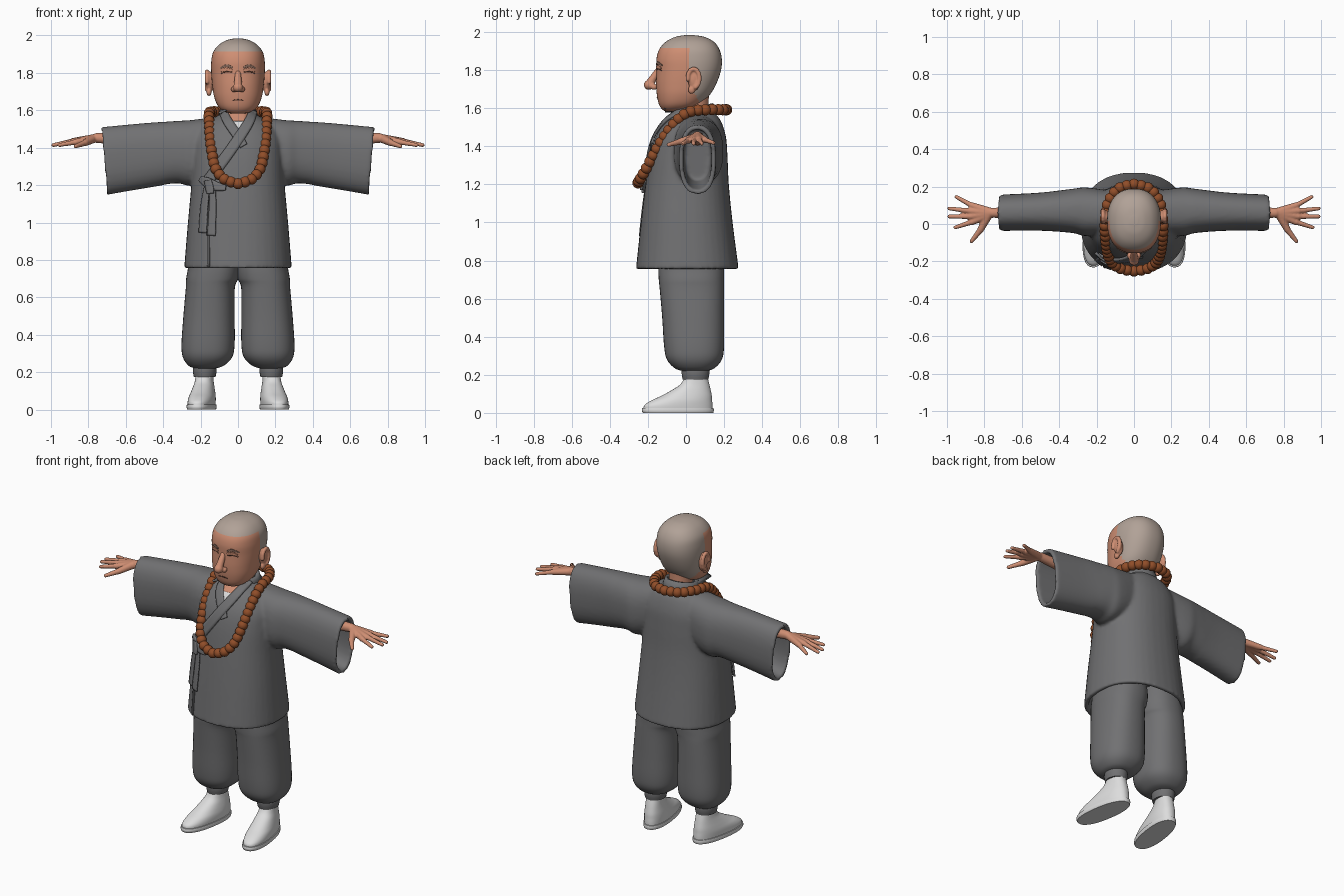
import bpy, bmesh, math
from mathutils import Vector, Matrix
from mathutils.bvhtree import BVHTree

if "Cube" in bpy.data.objects:
    bpy.data.objects.remove(bpy.data.objects["Cube"])


def material(name, rgb):
    m = bpy.data.materials.new(name)
    m.diffuse_color = (*rgb, 1)
    m.use_nodes = True
    m.node_tree.nodes["Principled BSDF"].inputs["Base Color"].default_value = m.diffuse_color
    return m


CLOTH = material("grey cloth", (0.165, 0.165, 0.17))
SKIN = material("skin", (0.62, 0.27, 0.17))
SCALP = material("shaved scalp", (0.44, 0.36, 0.31))
WOOD = material("wooden bead", (0.28, 0.075, 0.022))
WHITE = material("white shoe", (0.72, 0.72, 0.72))
LINE = material("dark line", (0.10, 0.045, 0.03))
BROW = material("grey brow", (0.26, 0.15, 0.11))


def catmull(rows, steps):
    """Smoothly interpolate rows of numbers."""
    out = []
    for i in range(len(rows) - 1):
        a, b, c, d = (rows[max(0, min(len(rows) - 1, i + k))] for k in (-1, 0, 1, 2))
        for s in range(steps):
            t = s / steps
            out.append(tuple(
                0.5 * (2 * q + (r - p) * t + (2 * p - 5 * q + 4 * r - u) * t * t
                       + (3 * q - p - 3 * r + u) * t ** 3)
                for p, q, r, u in zip(a, b, c, d)))
    return out + [rows[-1]]


def superellipse(power, n):
    for i in range(n):
        a = 2 * math.pi * i / n
        c, s = math.cos(a), math.sin(a)
        yield (math.copysign(abs(c) ** (2 / power), c), math.copysign(abs(s) ** (2 / power), s))


def z_ring(power=2.2, n=40):
    """Ring at height z from (z, centre x, half width, front y, back y)."""
    def ring(r):
        z, cx, hx, y0, y1 = r
        return [Vector((cx + hx * u, (y0 + y1) / 2 + (y1 - y0) / 2 * v, z))
                for u, v in superellipse(power, n)]
    return ring


def sleeve_ring(r):
    """Ring across x from (x, centre y, half depth, bottom z, top z), cuff sheared."""
    x, cy, hy, z0, z1 = r
    return [Vector((x + 0.015 * v * (x > 0.4), cy + hy * u, (z0 + z1) / 2 + (z1 - z0) / 2 * v))
            for u, v in superellipse(2.4, 36)]


def loft(bm, rows, ring, steps=5, extra=()):
    loops = [[bm.verts.new(p) for p in ring(r)] for r in catmull(rows, steps) + list(extra)]
    for a, b in zip(loops, loops[1:]):
        for i in range(len(a)):
            j = (i + 1) % len(a)
            bm.faces.new((a[i], a[j], b[j], b[i]))
    bm.faces.new(loops[0])
    bm.faces.new(loops[-1])


def capsule(bm, p0, p1, r0, r1):
    p0, p1 = Vector(p0), Vector(p1)
    q = (p1 - p0).to_track_quat('Z', 'Y')
    for v in bmesh.ops.create_uvsphere(bm, u_segments=16, v_segments=11, radius=1)["verts"]:
        v.co = (p1 + q @ (v.co * r1)) if v.co.z > 0 else (p0 + q @ (v.co * r0))


def ellipsoid(bm, centre, size, rot=0, axis='X', seg=20):
    m = Matrix.Translation(centre) @ Matrix.Rotation(rot, 4, axis) @ Matrix.Diagonal((*size, 1))
    bmesh.ops.create_uvsphere(bm, u_segments=seg, v_segments=seg * 3 // 5, radius=1, matrix=m)


def finish(bm, name, mats, mirror=False, voxel=0, smooth=0, solid=0):
    bmesh.ops.recalc_face_normals(bm, faces=bm.faces[:])
    me = bpy.data.meshes.new(name)
    bm.to_mesh(me)
    bm.free()
    ob = bpy.data.objects.new(name, me)
    bpy.context.collection.objects.link(ob)
    for m in mats:
        me.materials.append(m)
    bpy.ops.object.select_all(action='DESELECT')
    ob.select_set(True)
    bpy.context.view_layer.objects.active = ob
    bpy.ops.object.shade_smooth_by_angle(angle=math.radians(45))
    if solid:
        s = ob.modifiers.new("thickness", 'SOLIDIFY')
        s.thickness, s.offset = solid, 0
    if voxel:
        r = ob.modifiers.new("fuse", 'REMESH')
        r.mode, r.voxel_size, r.use_smooth_shade = 'VOXEL', voxel, True
    if smooth:
        s = ob.modifiers.new("soften", 'SMOOTH')
        s.factor, s.iterations = 0.5, smooth
    if mirror:
        ob.modifiers.new("mirror", 'MIRROR')
    return ob


def surface(ob):
    dg = bpy.context.evaluated_depsgraph_get()
    return BVHTree.FromObject(ob, dg)


def strip(name, tree, path, mat, off=0.006, thick=0.006, mirror=False):
    """Band laid on a surface along (x, z, half width) points."""
    bm, rows, last = bmesh.new(), [], -0.1
    pts = catmull(path, 8)
    for i, (x, z, w) in enumerate(pts):
        a, b = pts[max(0, i - 1)], pts[min(len(pts) - 1, i + 1)]
        d = Vector((b[0] - a[0], b[1] - a[1])).normalized()
        row = []
        for k in (-1, -0.5, 0, 0.5, 1):
            px, pz = x - d.y * w * k, z + d.x * w * k
            hit = tree.ray_cast(Vector((px, -1, pz)), Vector((0, 1, 0)))[0]
            last = hit.y if hit and hit.y < 0.12 else last
            row.append(bm.verts.new((px, last - off, pz)))
        rows.append(row)
    for r, s in zip(rows, rows[1:]):
        for i in range(4):
            bm.faces.new((r[i], r[i + 1], s[i + 1], s[i]))
    return finish(bm, name, [mat], mirror=mirror, solid=thick)


# Jacket: hollow body and wide hollow sleeves fused into one cloth
bm = bmesh.new()
loft(bm, [(1.60, 0, .075, -.045, .135), (1.57, 0, .11, -.07, .155), (1.53, 0, .18, -.11, .185),
          (1.45, 0, .232, -.16, .21), (1.35, 0, .243, -.19, .218), (1.2, 0, .25, -.213, .225),
          (1.0, 0, .268, -.237, .245), (.755, 0, .288, -.263, .277)], z_ring(2.3), 5,
     [(.755, 0, .262, -.237, .251), (.9, 0, .25, -.21, .225)])
for s in (1, -1):
    start = len(bm.verts)
    loft(bm, [(.08, .06, .11, 1.27, 1.57), (.25, .065, .13, 1.20, 1.548), (.33, .07, .118, 1.21, 1.543),
              (.5, .066, .102, 1.185, 1.53), (.715, .06, .097, 1.148, 1.51)], sleeve_ring, 5,
         [(.715, .06, .074, 1.172, 1.487), (.5, .06, .07, 1.22, 1.49)])
    bm.verts.ensure_lookup_table()
    for v in bm.verts[start:]:
        v.co.x *= s
jacket = finish(bm, "jacket", [CLOTH], voxel=0.01, smooth=6)
cloth = surface(jacket)

# Trousers, gathered above the ankles
bm = bmesh.new()
loft(bm, [(.85, .13, .13, -.14, .19), (.76, .13, .137, -.145, .2), (.70, .138, .139, -.143, .2),
          (.65, .148, .131, -.138, .2), (.5, .155, .137, -.125, .2), (.35, .16, .142, -.115, .2),
          (.28, .163, .132, -.10, .188), (.235, .17, .095, -.06, .15), (.22, .175, .055, -.02, .11)],
     z_ring(2.4))
finish(bm, "trousers", [CLOTH], mirror=True)
bm = bmesh.new()
loft(bm, [(.25, .178, .055, -.015, .115), (.225, .178, .063, -.022, .122), (.20, .178, .063, -.022, .122),
          (.175, .178, .058, -.017, .117)], z_ring(2))
finish(bm, "ankle_cuff", [CLOTH], mirror=True)

# Shoes with soles, toes turned out
turn = Matrix.Rotation(math.radians(9), 3, 'Z')
for name, rows in (
        ("shoe", [(.012, .18, .066, -.225, .14), (.04, .18, .068, -.222, .14), (.065, .18, .067, -.185, .138),
                  (.09, .18, .062, -.13, .136), (.12, .18, .055, -.075, .13), (.15, .18, .049, -.03, .123),
                  (.19, .18, .045, -.005, .112)]),
        ("sole", [(0, .18, .07, -.23, .144), (.012, .18, .073, -.235, .147), (.026, .18, .072, -.233, .146)])):
    bm = bmesh.new()
    loft(bm, rows, z_ring(2.3))
    bmesh.ops.rotate(bm, cent=(.18, .05, 0), matrix=turn, verts=bm.verts[:])
    finish(bm, name, [WHITE], mirror=True)

# Head, scalp coloured by hairline
bm = bmesh.new()
loft(bm, [(1.582, 0, .03, -.10, -.03), (1.592, 0, .07, -.123, .01), (1.62, 0, .105, -.142, .075),
          (1.67, 0, .127, -.153, .125), (1.73, 0, .137, -.157, .16), (1.80, 0, .143, -.155, .184),
          (1.86, 0, .143, -.155, .188), (1.91, 0, .133, -.14, .175), (1.95, 0, .103, -.105, .145),
          (1.975, 0, .06, -.055, .095), (1.984, 0, .02, -.005, .04)], z_ring(2.3, 64), 8)
for f in bm.faces:
    c = f.calc_center_median()
    f.material_index = int(c.z > 1.915 or (c.z > 1.63 and c.y > .01 + max(0, 1.75 - c.z) * .5))
head = finish(bm, "head", [SKIN, SCALP])
face = surface(head)

bm = bmesh.new()
loft(bm, [(1.52, 0, .075, -.03, .13), (1.6, 0, .07, -.025, .12), (1.68, 0, .075, -.02, .12)], z_ring(2))
finish(bm, "neck", [SKIN])

# Ears: shell, rim and lobe
bm = bmesh.new()
ellipsoid(bm, (.15, .04, 1.75), (.022, .032, .058), .15)
for i in range(9):
    a = math.radians(-70 + i * 32)
    b = math.radians(-70 + (i + 1) * 32)
    if i < 8:
        capsule(bm, (.166, .04 + .031 * math.cos(a), 1.757 + .05 * math.sin(a)),
                (.166, .04 + .031 * math.cos(b), 1.757 + .05 * math.sin(b)), .012, .012)
ellipsoid(bm, (.155, .03, 1.697), (.014, .02, .022))
finish(bm, "ear", [SKIN], mirror=True, voxel=.005, smooth=4)

# Nose: bridge, tip and nostrils
bm = bmesh.new()
capsule(bm, (0, -.145, 1.80), (0, -.19, 1.73), .016, .024)
ellipsoid(bm, (0, -.195, 1.722), (.027, .027, .026))
for s in (1, -1):
    ellipsoid(bm, (.022 * s, -.168, 1.712), (.016, .02, .016))
finish(bm, "nose", [SKIN], voxel=.005, smooth=4)

# Painted face details
strip("eyebrow", face, [(.03, 1.828, .004), (.06, 1.838, .007), (.095, 1.825, .003)], BROW, .002, .004, True)
strip("closed_eye", face, [(.03, 1.80, .002), (.058, 1.806, .003), (.09, 1.797, .002)], LINE, .001, .003, True)
strip("eyelid", face, [(.032, 1.811, .006), (.06, 1.817, .008), (.088, 1.808, .005)], SKIN, .003, .005, True)
strip("mouth", face, [(-.03, 1.652, .002), (0, 1.656, .003), (.03, 1.652, .002)], LINE, .001, .003)

# Neckline: skin, undershirt, crossed collar bands and back collar
strip("chest", cloth, [(0, 1.60, .06), (0, 1.53, .045)], SKIN, .004, .004)
strip("undershirt", cloth, [(0, 1.54, .042), (0, 1.50, .028), (0, 1.45, .008)], WHITE, .006, .005)
strip("inner_collar", cloth, [(-.08, 1.595, .022), (-.055, 1.54, .024), (0, 1.46, .024), (.03, 1.41, .02)],
      CLOTH, .009, .012)
strip("outer_collar", cloth, [(.08, 1.595, .022), (.055, 1.53, .026), (-.03, 1.40, .028), (-.11, 1.29, .028),
                              (-.17, 1.21, .026)], CLOTH, .012, .014)
bm = bmesh.new()
prev = None
for i in range(33):
    a = math.radians(-35 + 250 * i / 32)
    up = .02 * max(0, math.sin(a))
    cur = [bm.verts.new((r * math.cos(a), .048 + r * 1.02 * math.sin(a), z))
           for r, z in ((.105, 1.55), (.094, 1.585), (.085, 1.605 + up))]
    if prev:
        for k in (0, 1):
            bm.faces.new((prev[k], cur[k], cur[k + 1], prev[k + 1]))
    prev = cur
finish(bm, "back_collar", [CLOTH], solid=.016)

# Jacket front edge and tied ribbon
strip("front_edge", cloth, [(-.165, 1.2, .006), (-.16, 1.0, .006), (-.158, .765, .006)], CLOTH, .004, .008)
strip("long_tail", cloth, [(-.135, 1.19, .014), (-.135, 1.08, .018), (-.142, .93, .021)], CLOTH, .016, .01)
strip("short_tail", cloth, [(-.165, 1.19, .014), (-.18, 1.08, .018), (-.188, .945, .02)], CLOTH, .02, .01)
strip("bow_loop", cloth, [(-.20, 1.235, .014), (-.165, 1.215, .026), (-.12, 1.195, .024), (-.065, 1.185, .014)],
      CLOTH, .024, .014)
strip("knot", cloth, [(-.16, 1.225, .018), (-.15, 1.18, .02), (-.148, 1.155, .016)], CLOTH, .034, .014)

# Hands: forearm, palm and spread fingers fused together
bm = bmesh.new()
wrist = (.755, .06, 1.452)
capsule(bm, (.48, .06, 1.44), wrist, .038, .027)
for knuckle, tip in (((.868, .10, 1.434), (.95, .145, 1.418)), ((.88, .07, 1.436), (.988, .083, 1.414)),
                     ((.88, .04, 1.434), (.988, .04, 1.414)), ((.868, .01, 1.43), (.955, -.018, 1.414))):
    capsule(bm, wrist, knuckle, .024, .017)
    capsule(bm, knuckle, tip, .0145, .0105)
capsule(bm, (.78, .045, 1.445), (.82, -.03, 1.425), .024, .018)
capsule(bm, (.82, -.03, 1.425), (.868, -.092, 1.408), .017, .011)
finish(bm, "hand", [SKIN], mirror=True, voxel=.005, smooth=4)

# Bead necklace: equal spacing along a closed loop
half = [(0, .213, 1.592), (.085, .188, 1.592), (.14, .11, 1.592), (.155, .01, 1.578), (.152, -.07, 1.51),
        (.143, -.145, 1.40), (.12, -.205, 1.29), (.07, -.24, 1.23), (0, -.252, 1.208)]
side = [Vector(p) for p in catmull(half, 12)]
path = side + [Vector((-p.x, p.y, p.z)) for p in side[-2::-1]]
total = sum((b - a).length for a, b in zip(path, path[1:]))
count = 42
bm = bmesh.new()
walked, placed = 0, 0
for a, b in zip(path, path[1:]):
    step = (b - a).length
    while placed < count and placed * total / count <= walked + step:
        p = a.lerp(b, (placed * total / count - walked) / step)
        ellipsoid(bm, p, (.0295, .0295, .0295), seg=18)
        placed += 1
    walked += step
finish(bm, "bead_necklace", [WOOD])
